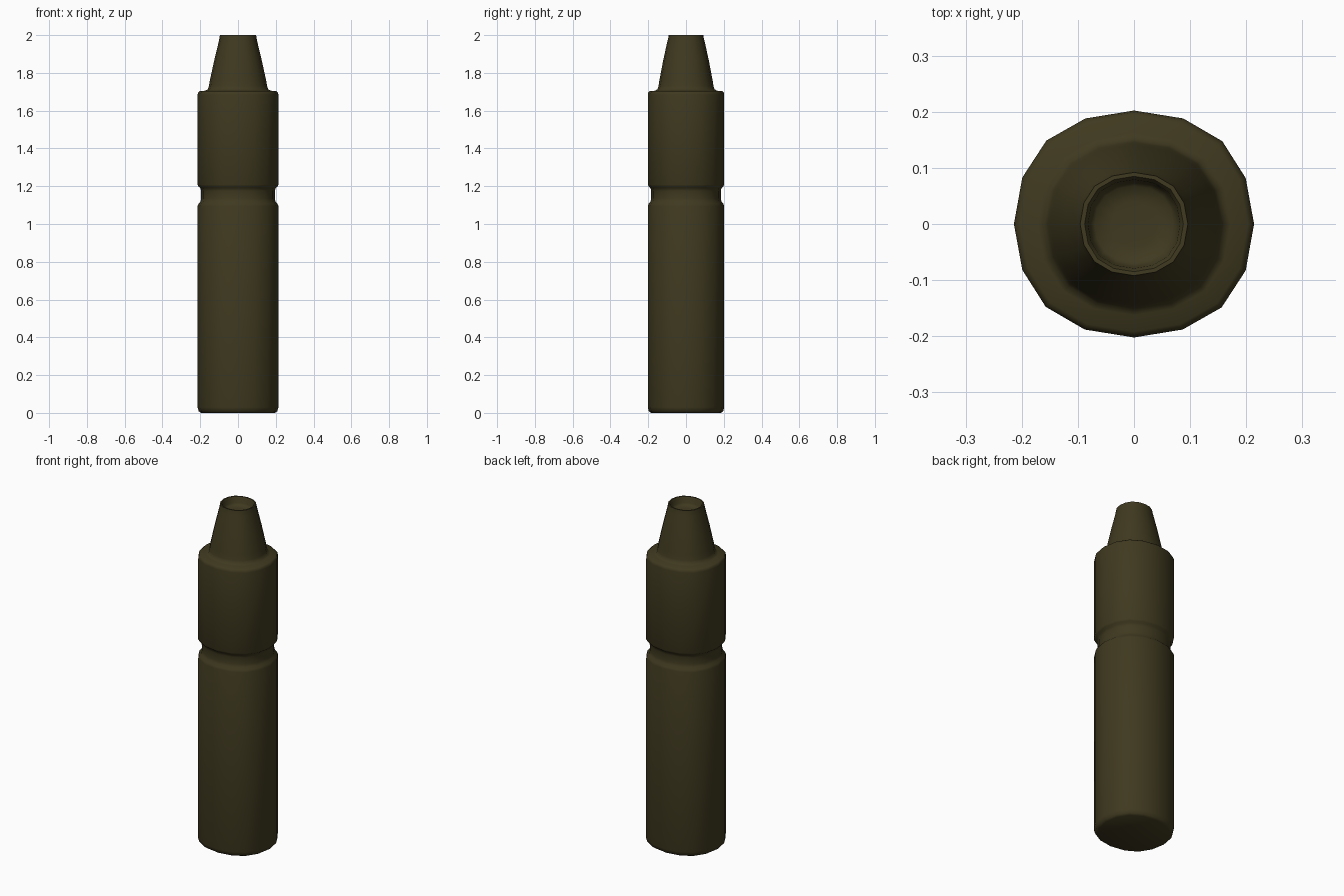
import bpy, bmesh

if "Cube" in bpy.data.objects:
    bpy.data.objects.remove(bpy.data.objects["Cube"])

# quarter of the 16-sided, slightly oval cross-section (unit radius)
QUARTER = [(1, 0), (0.93, 0.405), (0.735, 0.73), (0.41, 0.93)]


def section():
    pts = list(QUARTER)
    for _ in range(3):
        pts += [(-y, x) for x, y in pts[-4:]]
    # even out the quarters so both axes mirror cleanly
    return pts


def loft(name, profile, mat):
    """profile rows: radius in x, radius in y, height"""
    bm = bmesh.new()
    rings = [[bm.verts.new((x * rx, y * ry, z)) for x, y in section()]
             for rx, ry, z in profile]
    n = len(rings[0])
    for a, b in zip(rings, rings[1:]):
        for i in range(n):
            j = (i + 1) % n
            bm.faces.new((a[i], a[j], b[j], b[i]))
    bm.faces.new(rings[0][::-1])
    bm.faces.new(rings[-1])
    bmesh.ops.recalc_face_normals(bm, faces=bm.faces)
    me = bpy.data.meshes.new(name)
    bm.to_mesh(me)
    bm.free()
    ob = bpy.data.objects.new(name, me)
    bpy.context.collection.objects.link(ob)
    me.materials.append(mat)
    bpy.context.view_layer.objects.active = ob
    ob.select_set(True)
    bpy.ops.object.shade_smooth_by_angle(angle=0.87)
    ob.select_set(False)
    return ob


olive = bpy.data.materials.new("dark_olive")
olive.diffuse_color = (0.05, 0.041, 0.014, 1)
olive.use_nodes = True
olive.node_tree.nodes["Principled BSDF"].inputs["Base Color"].default_value = olive.diffuse_color


def oval(r, z):
    return (r, r * 0.945, z)


# barrel with waist groove, shoulder, tapered tip and shallow recessed mouth
profile = [
    oval(0.195, 0.0), oval(0.208, 0.008), oval(0.214, 0.03),
    oval(0.214, 1.095), oval(0.209, 1.108), oval(0.199, 1.118), oval(0.195, 1.135),
    oval(0.195, 1.175), oval(0.199, 1.19), oval(0.209, 1.198), oval(0.214, 1.208),
    oval(0.214, 1.685), oval(0.211, 1.697), oval(0.203, 1.703),
    oval(0.172, 1.706), oval(0.160, 1.713), oval(0.154, 1.73),
    (0.149, 0.141, 1.76), (0.125, 0.120, 1.87), (0.102, 0.099, 1.965),
    (0.098, 0.094, 1.985), (0.096, 0.092, 2.0),
    (0.088, 0.085, 2.0), (0.082, 0.079, 1.99), (0.079, 0.076, 1.965),
    (0.070, 0.068, 1.955), (0.040, 0.039, 1.952),
]
loft("pen_barrel", profile, olive)
